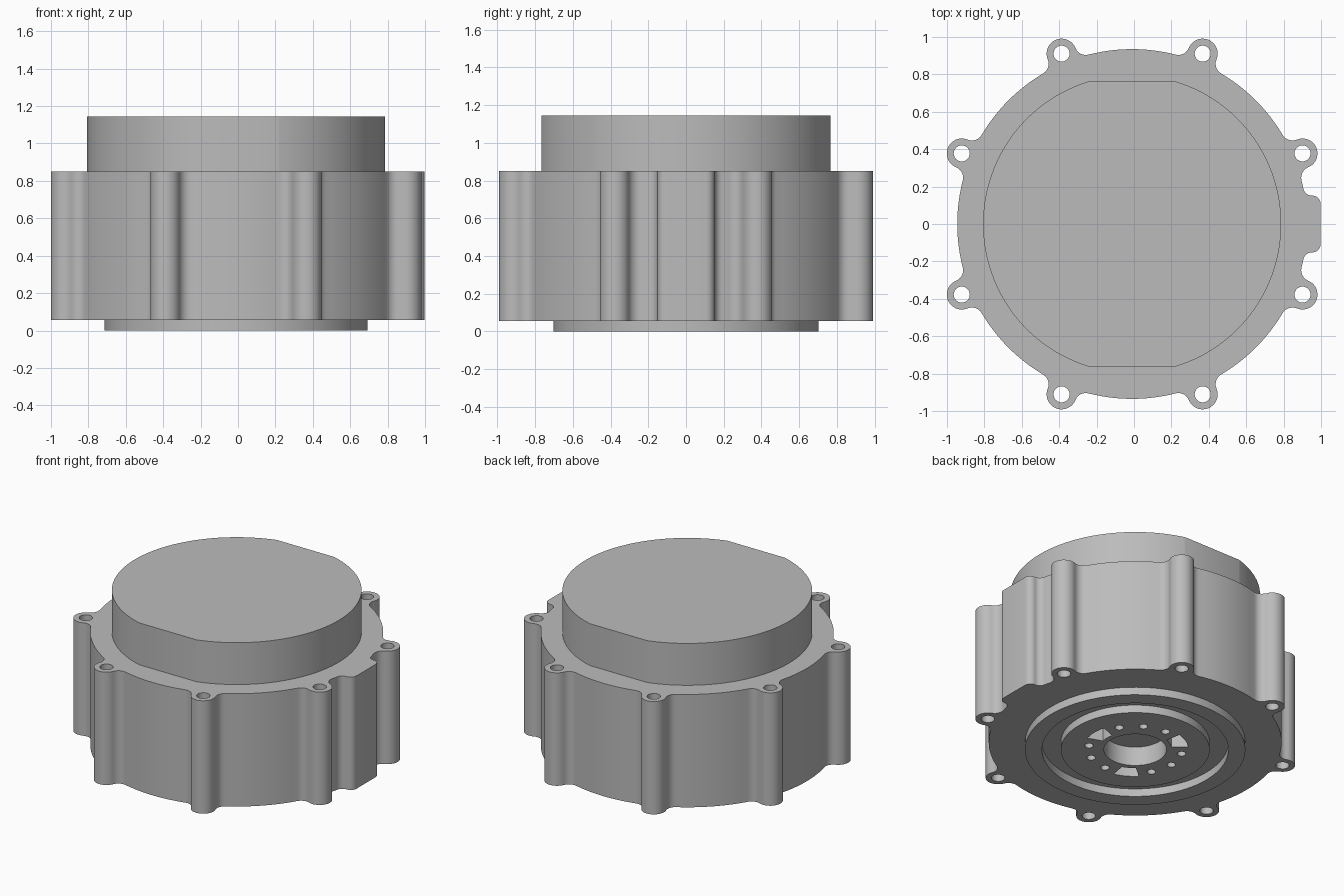
import bpy, bmesh
from math import radians, sin, cos, acos, asin, atan2, sqrt, tau, pi
from mathutils import Vector

if "Cube" in bpy.data.objects:
    bpy.data.objects.remove(bpy.data.objects["Cube"])

CX = -0.01                       # axis of the round parts
R_BODY = 0.935
Z_BASE, Z_RIM, Z_TOP = 0.055, 0.85, 1.145

grey = bpy.data.materials.new("cast_grey")
grey.use_nodes = True
grey.diffuse_color = (0.5, 0.5, 0.5, 1)
grey.node_tree.nodes["Principled BSDF"].inputs["Base Color"].default_value = (0.5, 0.5, 0.5, 1)


def arc(center, r, a0, a1, n=8):
    """Points along an arc, ends included."""
    angles = [a0 + (a1 - a0) * i / n for i in range(n + 1)]
    return [Vector((center[0] + r * cos(a), center[1] + r * sin(a))) for a in angles]


def circle(r, at=(0, 0), n=32):
    return arc(at, r, 0, tau, n)[:-1]


def polar(r, a):
    return Vector((r * cos(a), r * sin(a)))


def rotated(points, a):
    return [Vector((p.x * cos(a) - p.y * sin(a), p.x * sin(a) + p.y * cos(a))) for p in points]


def add_prism(bm, outline, z0, z1):
    """Extrude a counter-clockwise outline; return the top edges."""
    low = [bm.verts.new((p.x + CX, p.y, z0)) for p in outline]
    high = [bm.verts.new((p.x + CX, p.y, z1)) for p in outline]
    bm.faces.new(low[::-1])
    top = bm.faces.new(high)
    for i in range(len(outline)):
        j = (i + 1) % len(outline)
        bm.faces.new((low[i], low[j], high[j], high[i]))
    return list(top.edges)


def make(name, prisms, round_top=0):
    bm = bmesh.new()
    for outline, z0, z1 in prisms:
        edges = add_prism(bm, outline, z0, z1)
        if round_top:
            bmesh.ops.bevel(bm, geom=edges, offset=round_top, segments=4,
                            profile=0.5, affect='EDGES')
    bmesh.ops.recalc_face_normals(bm, faces=bm.faces)
    mesh = bpy.data.meshes.new(name)
    bm.to_mesh(mesh)
    bm.free()
    mesh.materials.append(grey)
    obj = bpy.data.objects.new(name, mesh)
    bpy.context.collection.objects.link(obj)
    return obj


def activate(obj):
    bpy.ops.object.select_all(action='DESELECT')
    obj.select_set(True)
    bpy.context.view_layer.objects.active = obj


def combine(obj, tool, operation):
    mod = obj.modifiers.new(operation.lower(), 'BOOLEAN')
    mod.object, mod.operation, mod.solver = tool, operation, 'EXACT'
    activate(obj)
    bpy.ops.object.modifier_apply(modifier=mod.name)
    bpy.data.objects.remove(tool)


def boss_outline(dist, r, fillet):
    """Screw boss on the +x axis, blended into the body by two fillets."""
    d1, d2 = R_BODY + fillet, r + fillet
    a = acos((d1 * d1 + dist * dist - d2 * d2) / (2 * d1 * dist))
    c = polar(d1, a)
    to_boss = atan2(-c.y, dist - c.x)
    upper = arc(c, fillet, a - pi, to_boss, 6)[::-1]
    lower = [Vector((p.x, -p.y)) for p in upper[::-1]]
    swing = to_boss + pi
    outer = arc((dist, 0), r, -swing, swing, 20)[1:-1]
    return lower + outer + upper, a


def tab_outline(half, reach, fillet, corner):
    """Square-faced lug on the +x axis with rounded corners."""
    y = half + fillet
    x = sqrt((R_BODY + fillet) ** 2 - y * y)
    a = atan2(y, x)
    upper = arc((reach - corner, half - corner), corner, 0, pi / 2, 6)
    upper += arc((x, y), fillet, -pi / 2, a - pi, 6)
    return [Vector((p.x, -p.y)) for p in upper[::-1]] + upper, a


# Housing outline: lug, then eight bosses, joined by body arcs
BOSS_DIST = 0.986
boss, boss_half = boss_outline(BOSS_DIST, 0.08, 0.06)
tab, tab_half = tab_outline(0.152, 1.008, 0.045, 0.045)
boss_angles = [radians(22.5 + 45 * i) for i in range(8)]
features = [(0, tab, tab_half)] + [(a, boss, boss_half) for a in boss_angles]
outline = []
for i, (a, shape, half) in enumerate(features):
    next_a, _, next_half = features[(i + 1) % len(features)]
    next_a += tau if next_a < a or i == len(features) - 1 else 0
    outline += rotated(shape, a)
    outline += arc((0, 0), R_BODY, a + half, next_a - next_half, 12)[1:-1]

housing = make("housing", [(outline, Z_BASE, Z_RIM)])
combine(housing, make("hub", [(circle(0.475, n=96), 0, 0.2)]), 'UNION')

# Through holes in the bosses
cuts = [(circle(0.043, polar(BOSS_DIST, a), 24), -0.1, 1) for a in boss_angles]
# Ring of small holes and three sector slots in the hub
for i in range(12):
    a = radians(30 * i)
    if i % 4:
        cuts.append((circle(0.028, polar(0.3, a), 20), -0.1, 0.15))
    else:
        w = radians(14)
        slot = arc((0, 0), 0.34, a - w, a + w) + arc((0, 0), 0.235, a + w * 0.8, a - w * 0.8)
        cuts.append((slot, -0.1, 0.15))
# Central bore with a small centre hole
cuts.append((circle(0.2, n=64), -0.1, 0.135))
combine(housing, make("hole_cutter", cuts), 'DIFFERENCE')
combine(housing, make("centre_cutter", [(circle(0.028, n=20), 0.1, 0.22)]), 'DIFFERENCE')

# Locating ring under the housing
base_ring = make("base_ring", [(circle(0.703, n=128), 0, Z_BASE + 0.01)])
combine(base_ring, make("ring_cutter", [(circle(0.595, n=128), -0.1, 0.2)]), 'DIFFERENCE')

# Round cover with a softened rim and two side flats
cover = make("cover", [(circle(0.797, n=128), Z_RIM - 0.01, Z_TOP)], round_top=0.02)
flats = []
for s in (-1, 1):
    y0, y1 = sorted((s * 0.765, s))
    flats.append(([Vector(p) for p in ((-1, y0), (1, y0), (1, y1), (-1, y1))], 0.5, 1.5))
combine(cover, make("flat_cutter", flats), 'DIFFERENCE')

for part in (housing, base_ring, cover):
    activate(part)
    bpy.ops.object.shade_smooth_by_angle(angle=radians(30))
